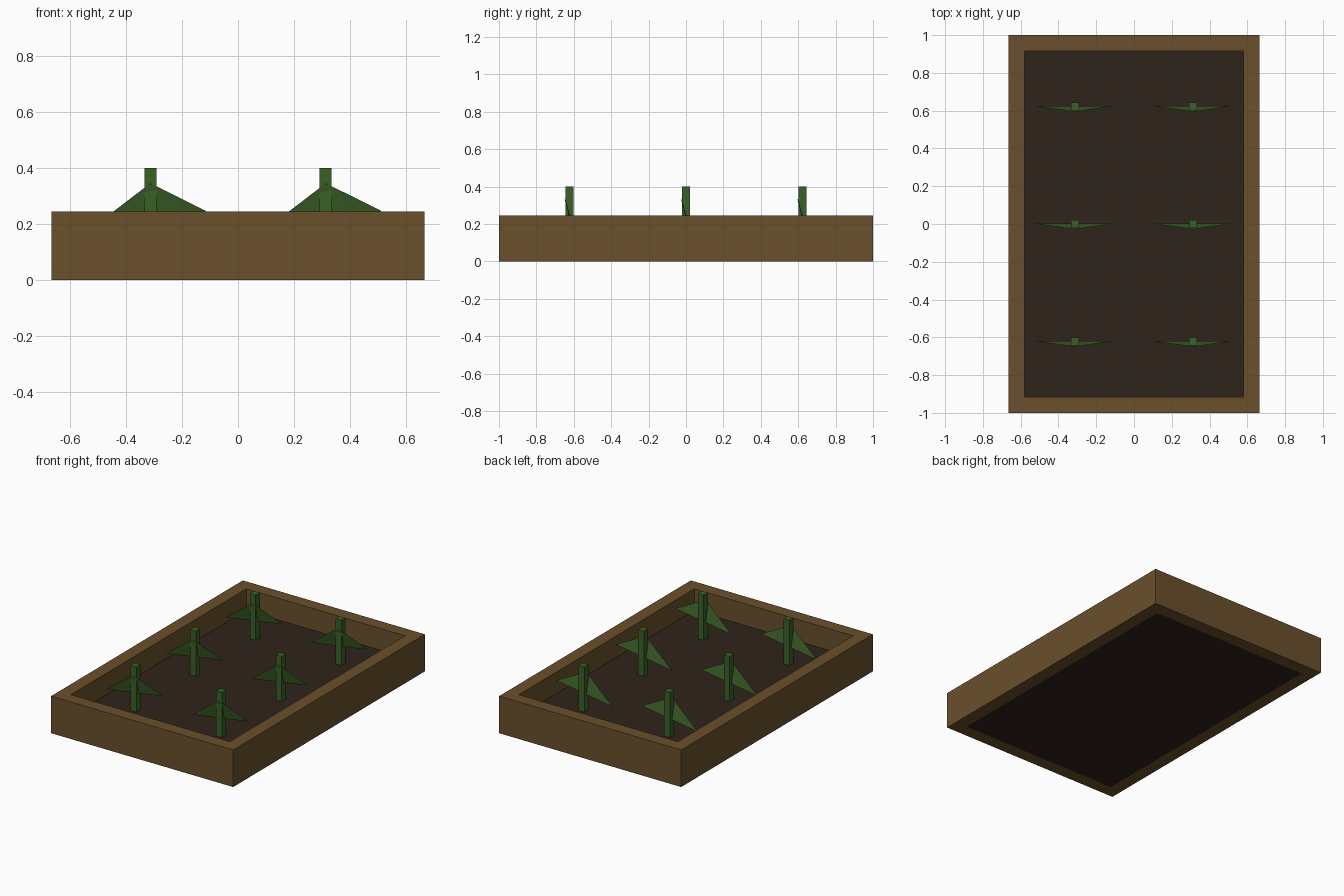
import bpy

if "Cube" in bpy.data.objects:
    bpy.data.objects.remove(bpy.data.objects["Cube"])


def material(name, rgb):
    m = bpy.data.materials.new(name)
    m.diffuse_color = (*rgb, 1)
    m.use_nodes = True
    m.node_tree.nodes["Principled BSDF"].inputs["Base Color"].default_value = m.diffuse_color
    return m


WOOD = material("wood", (0.145, 0.08, 0.025))
SOIL = material("soil", (0.028, 0.017, 0.011))
STEM = material("stem_green", (0.042, 0.12, 0.02))
LEAF = material("leaf_green", (0.045, 0.115, 0.02))


def mesh_object(name, verts, faces, mat):
    me = bpy.data.meshes.new(name)
    me.from_pydata(verts, [], faces)
    me.materials.append(mat)
    ob = bpy.data.objects.new(name, me)
    bpy.context.collection.objects.link(ob)
    return ob


def rect(hx, hy, z):
    return [(-hx, -hy, z), (hx, -hy, z), (hx, hy, z), (-hx, hy, z)]


def box(name, x, y, hx, hy, z0, z1, mat):
    verts = rect(hx, hy, z0) + rect(hx, hy, z1)
    faces = [(3, 2, 1, 0), (4, 5, 6, 7)]
    faces += [(i, (i + 1) % 4, (i + 1) % 4 + 4, i + 4) for i in range(4)]
    ob = mesh_object(name, verts, faces, mat)
    ob.location = (x, y, 0)
    return ob


# Wooden frame: rectangular profile swept around the bed
OX, OY, IX, IY, H = 0.665, 1.0, 0.58, 0.915, 0.245
rings = rect(OX, OY, 0) + rect(OX, OY, H) + rect(IX, IY, H) + rect(IX, IY, 0)
faces = []
for r in range(4):
    a, b = r * 4, (r + 1) % 4 * 4
    for i in range(4):
        j = (i + 1) % 4
        faces.append((a + i, a + j, b + j, b + i))
mesh_object("bed_frame", rings, faces, WOOD)

# Soil filling the frame
SOIL_Z = 0.102
box("soil", 0, 0, IX, IY, 0, SOIL_Z, SOIL)

# Two columns of three seedlings, each a square stem and a tilted leaf
for x in (-0.3125, 0.3125):
    for y in (-0.622, 0.0, 0.622):
        box("stem", x, y, 0.0215, 0.0215, SOIL_Z, 0.40, STEM)
        leaf = mesh_object("leaf", [(-0.213, 0.002, 0.182), (0.2, 0.002, 0.246),
                                    (0, -0.028, 0.345)], [(0, 1, 2)], LEAF)
        leaf.location = (x, y, 0)
